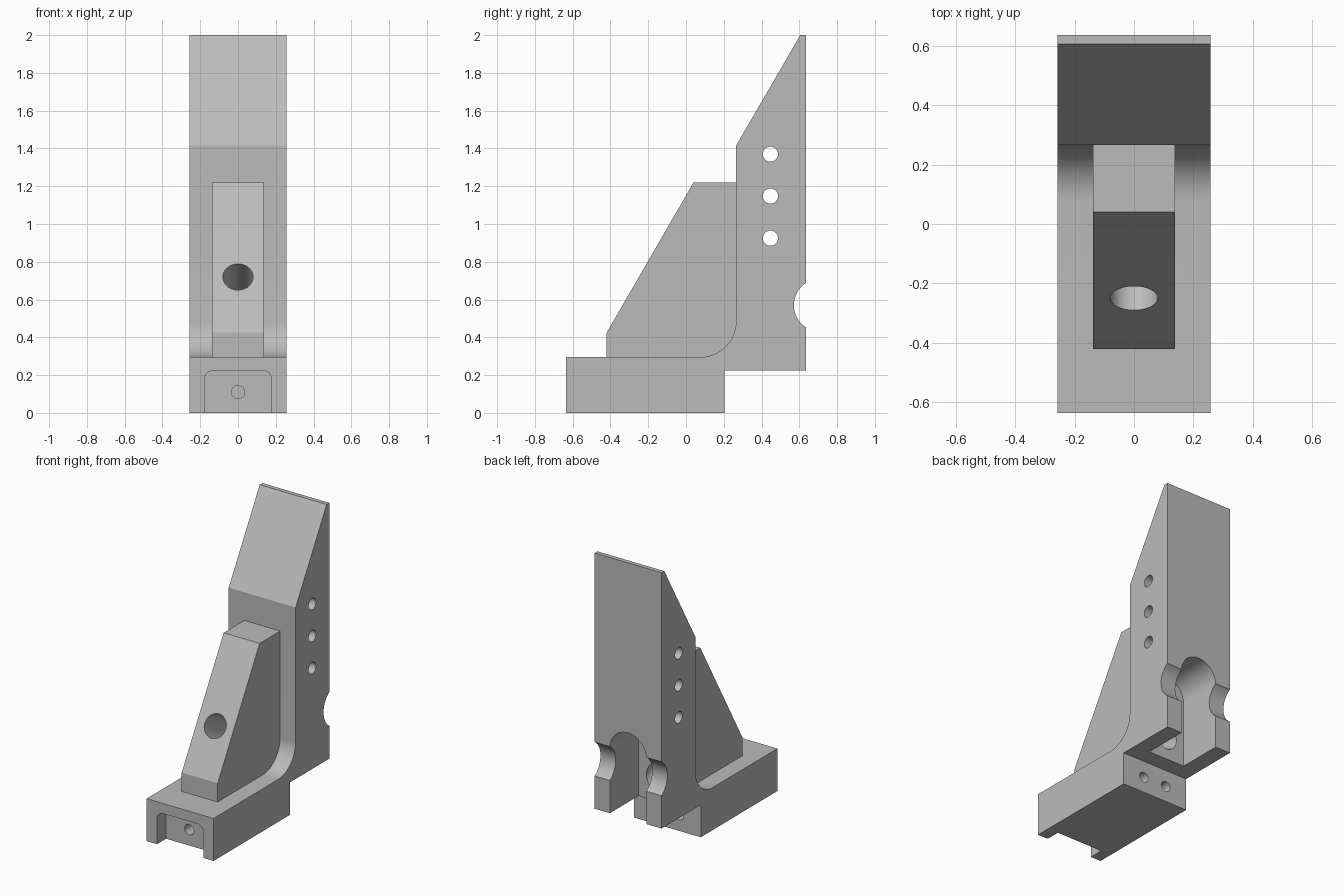
import bpy, bmesh
from math import sin, cos, pi, radians
from mathutils import Vector

cube = bpy.data.objects.get("Cube")
if cube:
    bpy.data.objects.remove(cube, do_unlink=True)

grey = bpy.data.materials.new("machined_grey")
grey.use_nodes = True
colour = (0.5, 0.5, 0.5, 1)
grey.diffuse_color = colour
grey.node_tree.nodes["Principled BSDF"].inputs["Base Color"].default_value = colour


def arc(cx, cy, r, start, end, steps=16):
    """Points along an arc, angles in degrees."""
    angles = [radians(start + (end - start) * i / steps) for i in range(steps + 1)]
    return [(cx + r * cos(a), cy + r * sin(a)) for a in angles]


def prism(name, points, axis, low, high):
    """Extrude a (y, z) profile along x, or an (x, z) profile along y."""
    bm = bmesh.new()
    place = (lambda p: (low, *p)) if axis == "x" else (lambda p: (p[0], low, p[1]))
    face = bm.faces.new([bm.verts.new(place(p)) for p in points])
    ext = bmesh.ops.extrude_face_region(bm, geom=[face])
    move = Vector((high - low, 0, 0)) if axis == "x" else Vector((0, high - low, 0))
    verts = [v for v in ext["geom"] if isinstance(v, bmesh.types.BMVert)]
    bmesh.ops.translate(bm, verts=verts, vec=move)
    bmesh.ops.recalc_face_normals(bm, faces=bm.faces)
    mesh = bpy.data.meshes.new(name)
    bm.to_mesh(mesh)
    bm.free()
    mesh.materials.append(grey)
    obj = bpy.data.objects.new(name, mesh)
    bpy.context.collection.objects.link(obj)
    return obj


def rod(name, start, end, radius):
    """Cylinder between two points."""
    start, end = Vector(start), Vector(end)
    axis = end - start
    bpy.ops.mesh.primitive_cylinder_add(vertices=48, radius=radius, depth=axis.length,
                                        location=(start + end) / 2)
    obj = bpy.context.object
    obj.name = name
    obj.rotation_euler = axis.to_track_quat("Z", "Y").to_euler()
    obj.data.materials.append(grey)
    return obj


def combine(target, tool, operation):
    """Apply one boolean and discard the tool."""
    tool.hide_render = True
    mod = target.modifiers.new("boolean", "BOOLEAN")
    mod.operation, mod.object, mod.solver = operation, tool, "EXACT"
    bpy.context.view_layer.update()
    graph = bpy.context.evaluated_depsgraph_get()
    mesh = bpy.data.meshes.new_from_object(target.evaluated_get(graph))
    target.modifiers.clear()
    target.data = mesh
    bpy.data.objects.remove(tool, do_unlink=True)


HALF, FRONT, BACK = 0.257, -0.635, 0.635
STEP_Y, FACE_Y, DECK_Z = 0.205, 0.265, 0.295

# Foot and upright, joined by an inside fillet
body_profile = [(FRONT, 0), (STEP_Y, 0), (STEP_Y, 0.225), (BACK, 0.225), (BACK, 2),
                (0.605, 2), (FACE_Y, 1.415)]
body_profile += arc(FACE_Y - 0.19, DECK_Z + 0.19, 0.19, 0, -90) + [(FRONT, DECK_Z)]
body = prism("angle_bracket", body_profile, "x", -HALF, HALF)

# Central stiffening rib
rib = prism("rib", [(-0.42, 0.26), (0.29, 0.26), (0.29, 1.22), (0.04, 1.22), (-0.42, 0.425)],
            "x", -0.138, 0.138)
combine(body, rib, "UNION")

# Arched slot in the back of the upright
slot = prism("slot", [(-0.14, 0.1), (0.14, 0.1)] + arc(0, 0.68, 0.14, 0, 180, 24),
             "y", 0.32, 0.8)
# Shallow pocket in the front of the foot
pocket = prism("pocket", [(-0.178, -0.1), (0.178, -0.1)] + arc(0.128, 0.175, 0.05, 0, 90, 8)
               + arc(-0.128, 0.175, 0.05, 90, 180, 8), "y", FRONT - 0.1, FRONT + 0.1)
cutters = [slot, pocket]

# Round groove across the back
cutters.append(rod("groove", (-0.5, 0.711, 0.57), (0.5, 0.711, 0.57), 0.14))
# Cross pin holes
for z in (0.925, 1.148, 1.37):
    cutters.append(rod("pin_hole", (-0.5, 0.447, z), (0.5, 0.447, z), 0.04))
# Slanted bore, square to the rib slope and opening into the slot
mouth, inward = Vector((0, -0.25, 0.72)), Vector((0, cos(pi / 6), -sin(pi / 6)))
cutters.append(rod("slanted_bore", mouth - inward * 0.2, mouth + inward * 0.78, 0.08))
# Blind screw holes in the foot
cutters.append(rod("front_screw_hole", (0, -0.6, 0.11), (0, -0.3, 0.11), 0.035))
for side in (-1, 1):
    cutters.append(rod("rear_screw_hole", (side * 0.09, 0.3, 0.11), (side * 0.09, -0.05, 0.11), 0.035))

for cutter in cutters:
    combine(body, cutter, "DIFFERENCE")

bpy.ops.object.select_all(action="DESELECT")
body.select_set(True)
bpy.context.view_layer.objects.active = body
bpy.ops.object.shade_smooth_by_angle(angle=radians(30))
